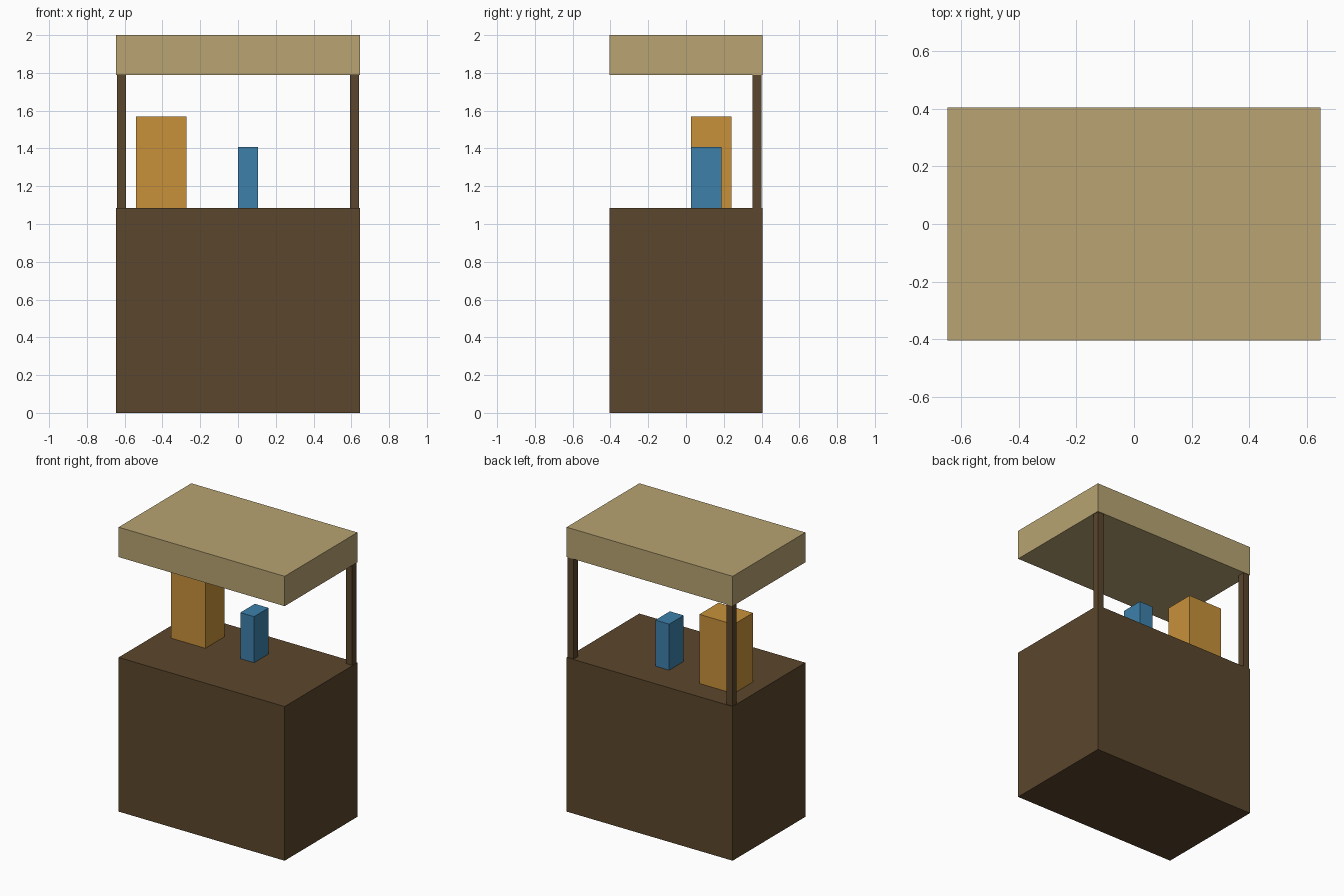
import bpy
import bmesh

if "Cube" in bpy.data.objects:
    bpy.data.objects.remove(bpy.data.objects["Cube"])


def material(name, rgb):
    """Flat colour from 0-255 sRGB, stored as linear."""
    def lin(c):
        c /= 255
        return c / 12.92 if c <= 0.04045 else ((c + 0.055) / 1.055) ** 2.4
    m = bpy.data.materials.new(name)
    m.diffuse_color = (*[lin(c) for c in rgb], 1)
    m.use_nodes = True
    m.node_tree.nodes["Principled BSDF"].inputs["Base Color"].default_value = m.diffuse_color
    return m


def box(name, x, y, z, mat):
    """Box spanning the given (min, max) ranges."""
    bm = bmesh.new()
    bmesh.ops.create_cube(bm, size=1)
    for v in bm.verts:
        v.co = [r[0] if c < 0 else r[1] for c, r in zip(v.co, (x, y, z))]
    me = bpy.data.meshes.new(name)
    bm.to_mesh(me)
    bm.free()
    me.materials.append(mat)
    ob = bpy.data.objects.new(name, me)
    bpy.context.collection.objects.link(ob)
    return ob


wood = material("dark_brown_wood", (91, 70, 44))
tan = material("tan_canopy", (184, 164, 114))
orange = material("orange", (200, 145, 59))
blue = material("blue", (61, 128, 170))

TOP, ROOF = 1.084, 1.79

# Counter and canopy
box("counter", (-0.646, 0.646), (-0.404, 0.404), (0, TOP), wood)
box("canopy", (-0.646, 0.646), (-0.404, 0.404), (ROOF, 2.0), tan)

# Two rear posts
for side, sx in (("left", -1), ("right", 1)):
    xs = sorted((sx * 0.594, sx * 0.641))
    box(side + "_post", xs, (0.352, 0.399), (TOP, ROOF), wood)

# Goods on the counter
box("orange_box", (-0.539, -0.272), (0.026, 0.24), (TOP, 1.57), orange)
box("blue_box", (0.0, 0.107), (0.026, 0.187), (TOP, 1.408), blue)
